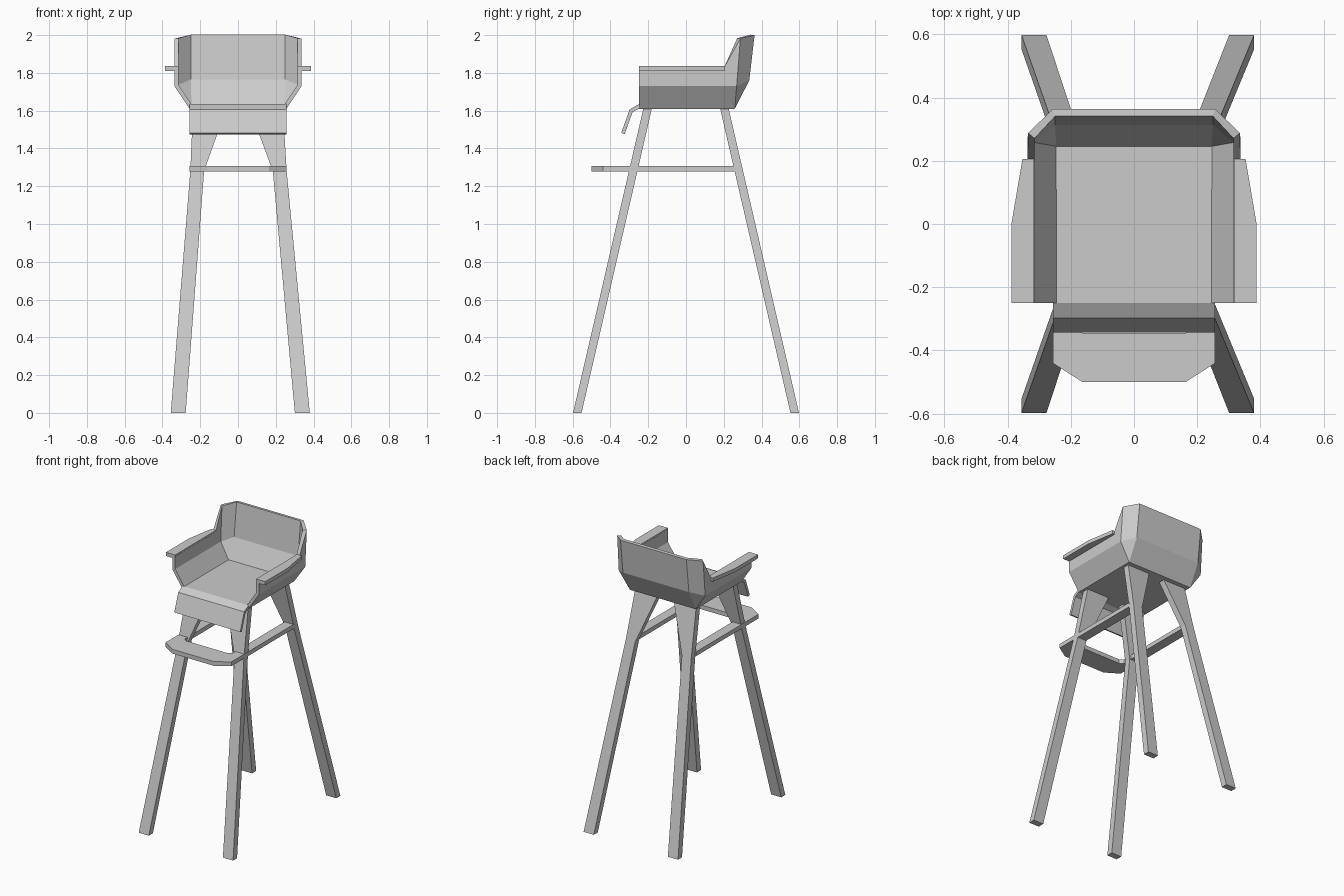
import bpy, bmesh
from mathutils import Vector

default = bpy.data.objects.get("Cube")
if default:
    bpy.data.objects.remove(default, do_unlink=True)

grey = bpy.data.materials.new("Light grey")
grey.use_nodes = True
colour = (0.6, 0.6, 0.6, 1)
grey.diffuse_color = colour
grey.node_tree.nodes["Principled BSDF"].inputs["Base Color"].default_value = colour


def finish(name, bm):
    bmesh.ops.recalc_face_normals(bm, faces=bm.faces)
    mesh = bpy.data.meshes.new(name)
    bm.to_mesh(mesh)
    bm.free()
    mesh.materials.append(grey)
    obj = bpy.data.objects.new(name, mesh)
    bpy.context.collection.objects.link(obj)
    return obj


def prism(name, outline, push):
    """Solid made by sweeping a flat outline along a vector."""
    bm = bmesh.new()
    face = bm.faces.new([bm.verts.new(p) for p in outline])
    swept = bmesh.ops.extrude_face_region(bm, geom=[face], use_keep_orig=True)
    moved = [v for v in swept["geom"] if isinstance(v, bmesh.types.BMVert)]
    bmesh.ops.translate(bm, verts=moved, vec=Vector(push))
    return finish(name, bm)


def mirrored(half):
    """Close a half outline (x > 0) with its mirror image."""
    return half + [(-x, y, z) for x, y, z in reversed(half)]


BASE = 1.61   # underside of the seat

# Splayed legs, flaring inwards below the seat
leg_outline = [(0.368, 0), (0.255, 1.28), (0.238, BASE),
               (0.062, BASE), (0.182, 1.28), (0.289, 0)]
for end, end_name in ((-1, "front"), (1, "back")):
    for side, side_name in ((-1, "right"), (1, "left")):
        pts = [(side * x + 0.012 * (1 - z / BASE),
                end * (0.598 - 0.372 * z / BASE), z) for x, z in leg_outline]
        prism(f"{end_name}_{side_name}_leg", pts, (0, -end * 0.045, 0))

# U-shaped footrest
outer = [(0.257, 0.258), (0.257, -0.44), (0.163, -0.5)]
inner = [(0.163, -0.345), (0.187, -0.325), (0.187, 0.258)]
ring = outer + [(-x, y) for x, y in reversed(outer)]
ring += [(-x, y) for x, y in reversed(inner)] + inner
prism("footrest", [(x, y, 1.278) for x, y in ring], (0, 0, 0.03))

# Seat shell: base, slanted lower band, upright walls and chamfered back
bm = bmesh.new()


def pair(x, y, z):
    return [bm.verts.new((s * x, y, z)) for s in (1, -1)]


base_front = pair(0.257, -0.25, BASE)
base_back = pair(0.257, 0.258, BASE)
mid_front = pair(0.337, -0.25, 1.73)
mid_side = pair(0.337, 0.268, 1.73)
mid_back = pair(0.257, 0.335, 1.76)
arm_front = pair(0.337, -0.25, 1.825)
arm_back = pair(0.337, 0.20, 1.825)
top_side = pair(0.335, 0.288, 1.982)
top_back = pair(0.257, 0.363, 2.0)
bm.faces.new(base_front + base_back[::-1])
bm.faces.new(base_back + mid_back[::-1])
bm.faces.new(mid_back + top_back[::-1])
for i in (0, 1):
    for loop in ((base_front, base_back, mid_side, mid_front),
                 (mid_front, mid_side, top_side, arm_back, arm_front),
                 (base_back, mid_back, mid_side),
                 (mid_side, mid_back, top_back, top_side)):
        bm.faces.new([p[i] for p in loop])
seat = finish("seat_shell", bm)
thick = seat.modifiers.new("Thickness", "SOLIDIFY")
thick.thickness = 0.022
thick.offset = -1
thick.use_even_offset = True
# The open shell's outward side is the one facing down at the base
if seat.data.polygons[0].normal.z > 0:
    seat.data.flip_normals()

# Tapered armrests
for side, side_name in ((-1, "right"), (1, "left")):
    plan = [(0.316, -0.25), (0.387, -0.25), (0.387, 0.005), (0.353, 0.205), (0.316, 0.205)]
    prism(f"{side_name}_armrest", [(side * x, y, 1.81) for x, y in plan], (0, 0, 0.026))

# Folded front flap of the seat
flap = [(-0.25, 1.634), (-0.298, 1.607), (-0.343, 1.482),
        (-0.325, 1.475), (-0.283, 1.592), (-0.25, BASE)]
prism("front_flap", [(-0.257, y, z) for y, z in flap], (0.514, 0, 0))
